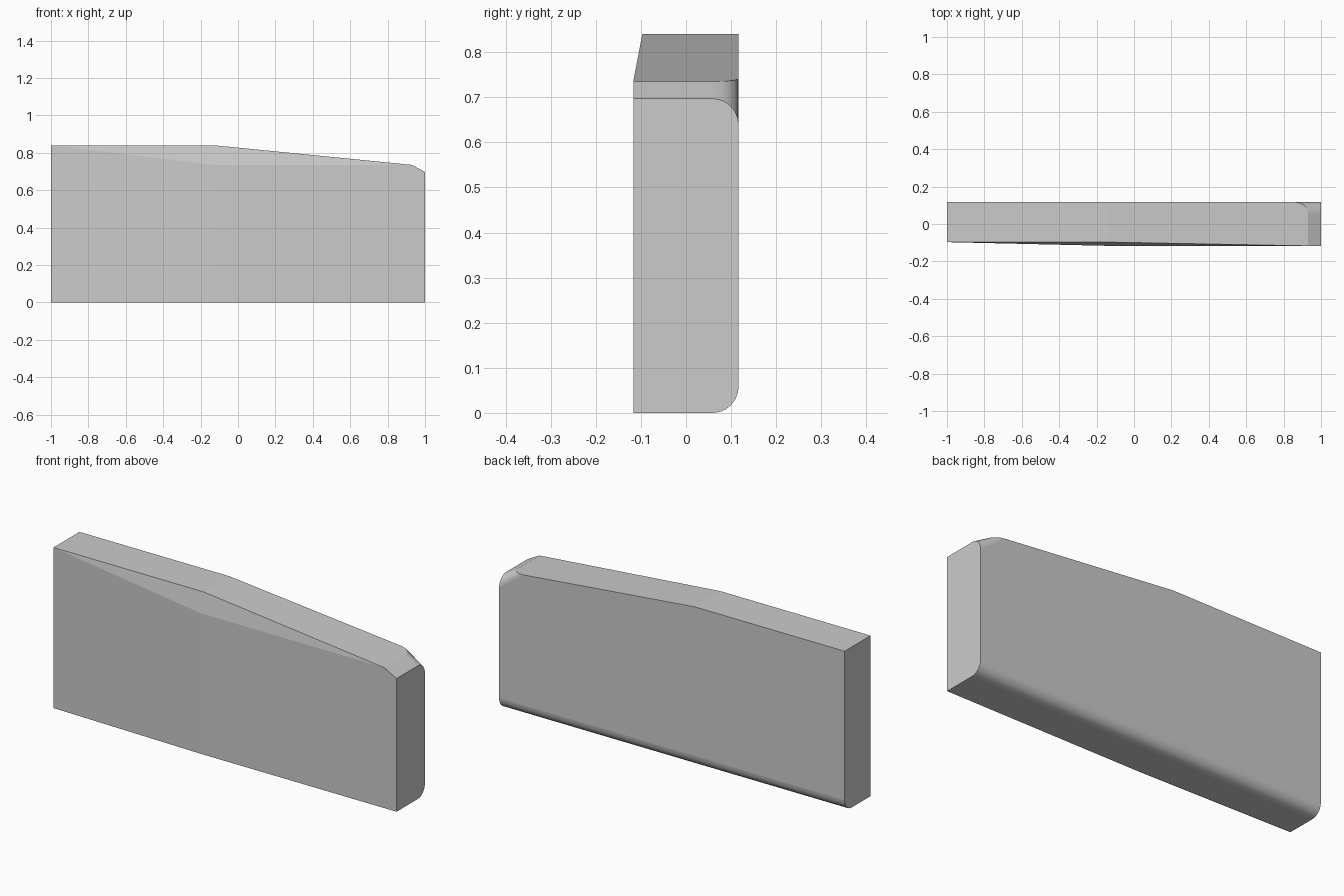
import bpy, bmesh
from math import sin, cos, pi

default = bpy.data.objects.get("Cube")
if default:
    bpy.data.objects.remove(default, do_unlink=True)

# Main dimensions
FRONT, FRONT_IN, BACK, ROUND_Y = -0.117, -0.097, 0.117, 0.06
BEND, CHAMFER = -0.13, 0.93
TOP, SHOULDER, END_TOP = 0.84, 0.735, 0.697
RADIUS = BACK - ROUND_Y
STEPS = 6
angles = [i * pi / 2 / STEPS for i in range(STEPS + 1)]

bm = bmesh.new()


def vert(x, y, z):
    return bm.verts.new((x, y, z))


def face(*verts, smooth=False):
    bm.faces.new(verts).smooth = smooth


def strip(a, b):
    for i in range(STEPS):
        face(a[i], a[i + 1], b[i + 1], b[i], smooth=True)


def slope(x):
    return TOP + (SHOULDER - TOP) * (x - BEND) / (CHAMFER - BEND)


def bottom_arc(x):
    return [vert(x, ROUND_Y + RADIUS * sin(t), 0.06 * (1 - cos(t))) for t in angles]


# Front corners: tall end, bend and low end
tall_low, tall_high = vert(-1, FRONT_IN, 0), vert(-1, FRONT_IN, TOP)
bend_low, bend_mid = vert(BEND, FRONT, 0), vert(BEND, FRONT, SHOULDER)
bend_high = vert(BEND, FRONT_IN, TOP)
end_low, end_high = vert(1, FRONT, 0), vert(1, FRONT, END_TOP)
cut = vert(CHAMFER, FRONT, SHOULDER)
back_tall, back_bend = vert(-1, BACK, TOP), vert(BEND, BACK, TOP)

# Rounded edges: along the bottom and around the upper back corner
low_tall, low_end = bottom_arc(-1), bottom_arc(1)
outer = [vert(1, ROUND_Y + RADIUS * sin(t), END_TOP - 0.06 * (1 - cos(t))) for t in angles]
inner = []
for t in angles:
    x = CHAMFER - 0.07 * (1 - cos(t))
    inner.append(vert(x, ROUND_Y + RADIUS * sin(t), slope(x)))
strip(low_tall, low_end)
strip(outer, inner)

# Front panels and the tapered facets above them
face(tall_low, bend_low, bend_mid, tall_high)
face(bend_low, end_low, end_high, cut, bend_mid)
face(tall_high, bend_mid, bend_high)
face(bend_mid, cut, bend_high)

# Top, sloping top and end chamfer
face(tall_high, bend_high, back_bend, back_tall)
face(bend_high, cut, *inner, back_bend)
face(cut, end_high, outer[0], inner[0])

# Ends, back and underside
face(end_low, *low_end, *reversed(outer), end_high)
face(tall_low, tall_high, back_tall, *reversed(low_tall))
face(back_tall, back_bend, inner[-1], outer[-1], low_end[-1], low_tall[-1])
face(tall_low, low_tall[0], low_end[0], end_low, bend_low)

bmesh.ops.recalc_face_normals(bm, faces=bm.faces)

# Keep the borders of the rounded strips crisp where they meet at an angle
for edge in bm.edges:
    edge.smooth = edge.calc_face_angle(0) < 0.45 and all(f.smooth for f in edge.link_faces)

mesh = bpy.data.meshes.new("tapered_slab")
bm.to_mesh(mesh)
bm.free()
slab = bpy.data.objects.new("tapered_slab", mesh)
bpy.context.collection.objects.link(slab)

# Single plain grey
grey = bpy.data.materials.new("light_grey")
grey.use_nodes = True
colour = (0.6, 0.6, 0.6, 1)
grey.diffuse_color = colour
grey.node_tree.nodes["Principled BSDF"].inputs["Base Color"].default_value = colour
mesh.materials.append(grey)
